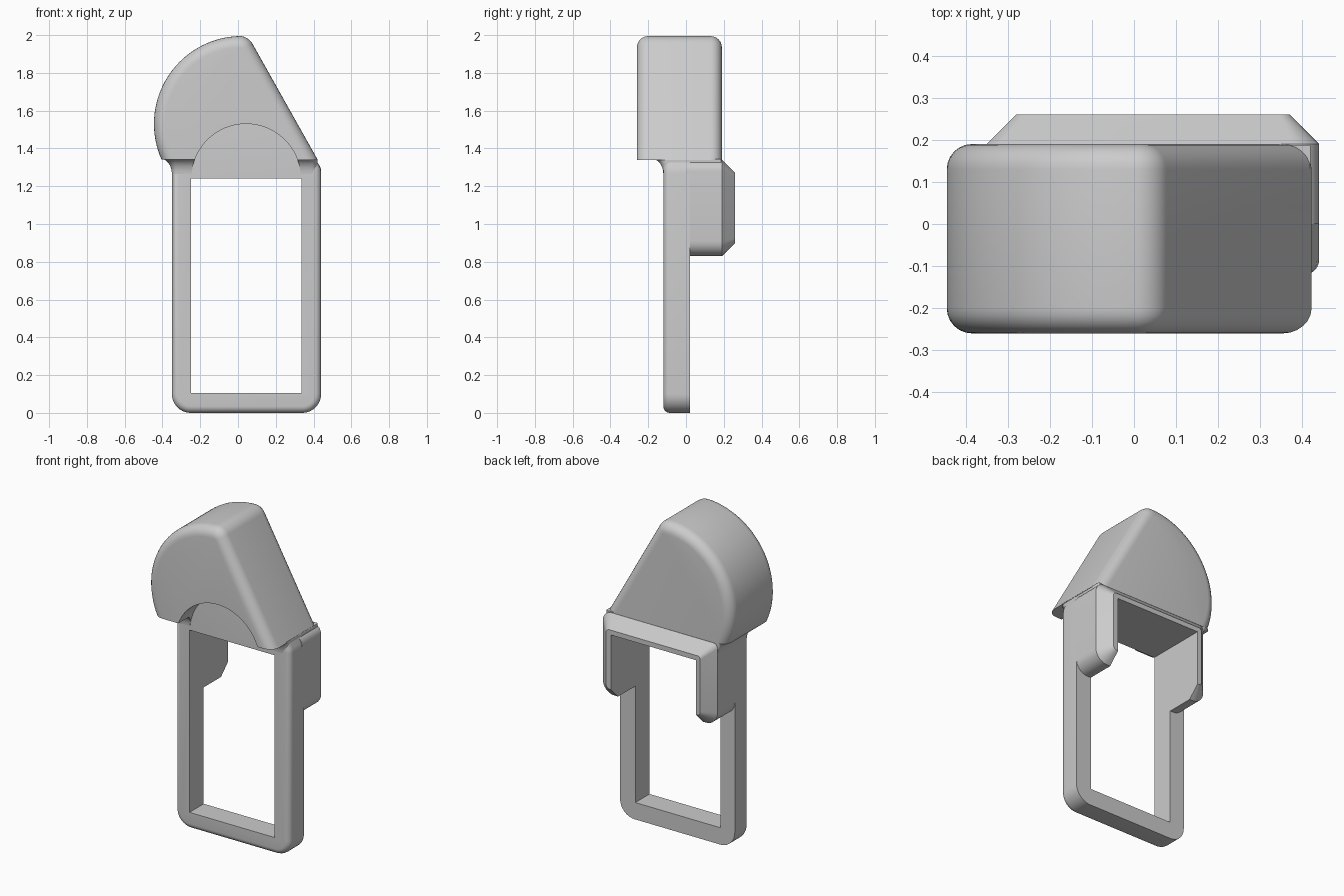
import bpy, bmesh
from math import sin, cos, radians, pi

if "Cube" in bpy.data.objects:
    bpy.data.objects.remove(bpy.data.objects["Cube"], do_unlink=True)

grey = bpy.data.materials.new("plain grey")
grey.use_nodes = True
grey.diffuse_color = (0.6, 0.6, 0.6, 1)
grey.node_tree.nodes["Principled BSDF"].inputs["Base Color"].default_value = (0.6, 0.6, 0.6, 1)

LEFT, RIGHT, FRONT, BACK = -0.35, 0.44, -0.12, 0.19
NECK = 1.34                      # height where the head begins


def arc(cx, cz, r, start, end, steps):
    """Points of a circular arc, angles in degrees."""
    angles = [radians(start + (end - start) * i / steps) for i in range(steps + 1)]
    return [(cx + r * cos(a), cz + r * sin(a)) for a in angles]


def rounded(x0, x1, z0, z1, radii, steps=8):
    """Rounded rectangle; radii run bottom left, bottom right, top right, top left."""
    a, b, c, d = radii
    return (arc(x0 + a, z0 + a, a, 180, 270, steps) + arc(x1 - b, z0 + b, b, 270, 360, steps)
            + arc(x1 - c, z1 - c, c, 0, 90, steps) + arc(x0 + d, z1 - d, d, 90, 180, steps))


def loft(name, rings, bevel=0, bevel_rule=None):
    """Skin matching rings of 3D points, cap the ends and optionally round some edges."""
    bm = bmesh.new()
    loops = [[bm.verts.new(p) for p in ring] for ring in rings]
    n = len(loops[0])
    for a, b in zip(loops, loops[1:]):
        for i in range(n):
            j = (i + 1) % n
            bm.faces.new((a[i], a[j], b[j], b[i]))
    bm.faces.new(loops[0])
    bm.faces.new(loops[-1])
    bmesh.ops.recalc_face_normals(bm, faces=bm.faces)
    if bevel:
        edges = [e for e in bm.edges if bevel_rule(*[v.co for v in e.verts])]
        bmesh.ops.bevel(bm, geom=edges, offset=bevel, segments=6, profile=0.5,
                        affect='EDGES', clamp_overlap=False)
    mesh = bpy.data.meshes.new(name)
    bm.to_mesh(mesh)
    bm.free()
    obj = bpy.data.objects.new(name, mesh)
    bpy.context.collection.objects.link(obj)
    mesh.materials.append(grey)
    return obj


def ring(profile, y):
    return [(x, y, z) for x, z in profile]


def cut(obj, cutter):
    bpy.context.view_layer.objects.active = obj
    mod = obj.modifiers.new("cut", 'BOOLEAN')
    mod.operation, mod.solver, mod.object = 'DIFFERENCE', 'EXACT', cutter
    bpy.ops.object.modifier_apply(modifier=mod.name)


# Head: big round back, small rounded peak, straight slope down to the right
head_profile = (arc(0.02, 1.53, 0.465, 204, 92, 36) + arc(0.007, 1.915, 0.08, 92, 29.3, 10)[1:]
                + [(0.422, NECK)])
head = loft("head", [ring(head_profile, -0.26), ring(head_profile, BACK)], 0.06,
            lambda a, b: abs(a.y - b.y) < 1e-4 and max(a.z, b.z) > NECK + 0.01)

# Frame: tall plate with softened front edge, its top tucked inside the head
frame_profile = (arc(LEFT + 0.1, 0.1, 0.1, 180, 270, 10) + arc(RIGHT - 0.1, 0.1, 0.1, 270, 360, 10)
                 + [(RIGHT, 1.27), (0.435, 1.3), (0.25, 1.62), (LEFT, 1.62)])
frame = loft("frame", [ring(frame_profile, FRONT), ring(frame_profile, 0.02)], 0.035,
             lambda a, b: a.y < 0 and b.y < 0)

# Collar: straight band behind the frame, ending in a chamfered rim
outer = rounded(LEFT, RIGHT, 0.83, NECK, (0.08, 0.08, 0.06, 0.03))
inner = rounded(LEFT + 0.07, RIGHT - 0.07, 0.9, 1.27, (0.025, 0.025, 0.025, 0.02))
collar = loft("collar", [ring(outer, 0), ring(outer, BACK), ring(inner, 0.26)])

# Neck: concave flare from the frame out to the underside of the head
flare = []
for i in range(9):
    t = i / 8 * pi / 2
    f, z = 0.06 * (1 - cos(t)), NECK - 0.075 + 0.08 * sin(t)
    plan = rounded(LEFT - f, RIGHT - 0.02, FRONT - f, BACK - 0.002,
                   (0.03 + f / 2, 0.03 + f / 2, 0.005, 0.01 + f / 2))
    flare.append([(x, y, z) for x, y in plan])
neck = loft("neck", flare)

# Cutters: rectangular opening and the arched recess in the front
box = [(-0.25, 0.105), (0.335, 0.105), (0.335, 1.24), (-0.25, 1.24)]
opening = loft("opening_cutter", [ring(box, -0.5), ring(box, 0.5)])
arch = arc(0.043, 1.24, 0.29, 0, 180, 40)
recess = loft("recess_cutter", [ring(arch, -0.5), ring(arch, FRONT + 0.002)])

for part in (frame, collar):
    cut(part, opening)
for part in (head, neck):
    cut(part, recess)
for cutter in (opening, recess):
    bpy.data.objects.remove(cutter, do_unlink=True)

# Smooth rounded areas, keep corners crisp
for part in (head, frame, collar, neck):
    bpy.ops.object.select_all(action='DESELECT')
    part.select_set(True)
    bpy.context.view_layer.objects.active = part
    bpy.ops.object.shade_smooth_by_angle(angle=radians(35))
